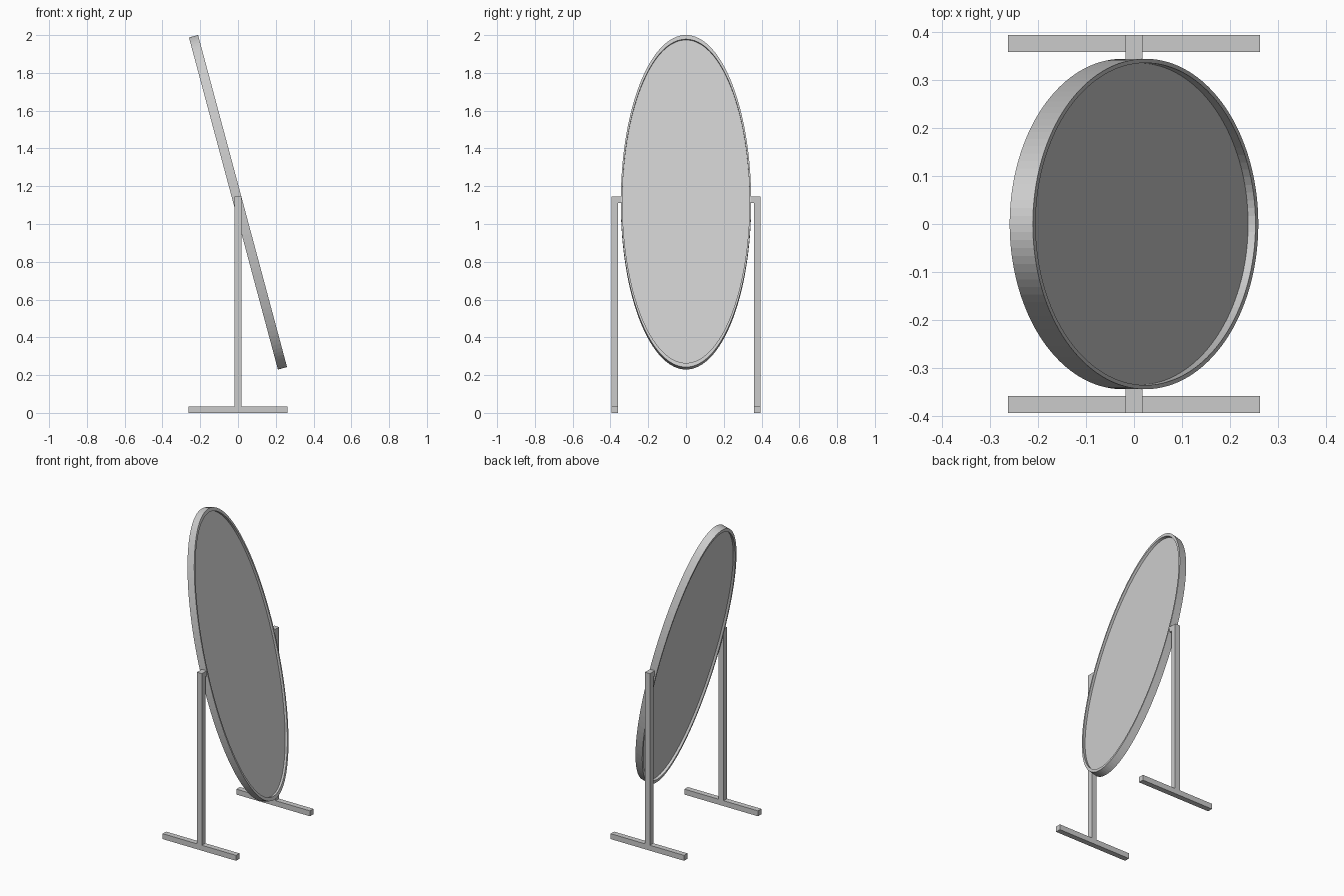
import bpy
import bmesh
from math import radians, tau
from mathutils import Matrix, Vector

if "Cube" in bpy.data.objects:
    bpy.data.objects.remove(bpy.data.objects["Cube"])

SEGMENTS = 128
HALF_WIDTH, HALF_HEIGHT = 0.345, 0.91
INNER = 0.975                 # rim opening as a fraction of the outer ellipse
FRAME_DEPTH, GLASS_DEPTH = 0.05, 0.018
BAR = 0.035                   # thickness of the stand's square bars
POST_Y, POST_TOP = 0.377, 1.145

# Unit circle in the YZ plane -> tilted ellipse at the pivot height
TILT = (Matrix.Translation((0, 0, 1.115))
        @ Matrix.Rotation(radians(-15), 4, 'Y')
        @ Matrix.Diagonal((1, HALF_WIDTH, HALF_HEIGHT, 1)))


def finish(name, bm):
    bmesh.ops.recalc_face_normals(bm, faces=bm.faces)
    mesh = bpy.data.meshes.new(name)
    bm.to_mesh(mesh)
    bm.free()
    obj = bpy.data.objects.new(name, mesh)
    bpy.context.collection.objects.link(obj)
    return obj


def box(name, low, high):
    low, high = Vector(low), Vector(high)
    bm = bmesh.new()
    bmesh.ops.create_cube(bm, size=1)
    bmesh.ops.scale(bm, vec=high - low, verts=bm.verts)
    bmesh.ops.translate(bm, vec=(low + high) / 2, verts=bm.verts)
    return finish(name, bm)


# Oval frame: rectangular section swept round the opening
bm = bmesh.new()
d = FRAME_DEPTH / 2
section = [bm.verts.new((x, 0, r)) for x, r in
           ((-d, INNER), (d, INNER), (d, 1), (-d, 1))]
edges = [bm.edges.new((section[i], section[(i + 1) % 4])) for i in range(4)]
bmesh.ops.spin(bm, geom=section + edges, cent=(0, 0, 0), axis=(1, 0, 0),
               angle=tau, steps=SEGMENTS, use_merge=True)
bmesh.ops.remove_doubles(bm, verts=bm.verts, dist=0.0001)
bm.transform(TILT)
finish("mirror_frame", bm)

# Glass panel, recessed on both sides
bm = bmesh.new()
bmesh.ops.create_cone(bm, cap_ends=True, segments=SEGMENTS, radius1=INNER + 0.004,
                      radius2=INNER + 0.004, depth=GLASS_DEPTH,
                      matrix=Matrix.Rotation(radians(90), 4, 'Y'))
bm.transform(TILT)
finish("mirror_glass", bm)

# Stand: foot, post and pivot on each side
h = BAR / 2
for label, side in (("front", -1), ("back", 1)):
    y = side * POST_Y
    box(label + "_foot", (-0.263, y - h, 0), (0.263, y + h, BAR))
    box(label + "_post", (-h, y - h, BAR), (h, y + h, POST_TOP))
    inner, outer = sorted((side * 0.339, side * (POST_Y - h)))
    box(label + "_pivot", (-h, inner, POST_TOP - BAR), (h, outer, POST_TOP))
